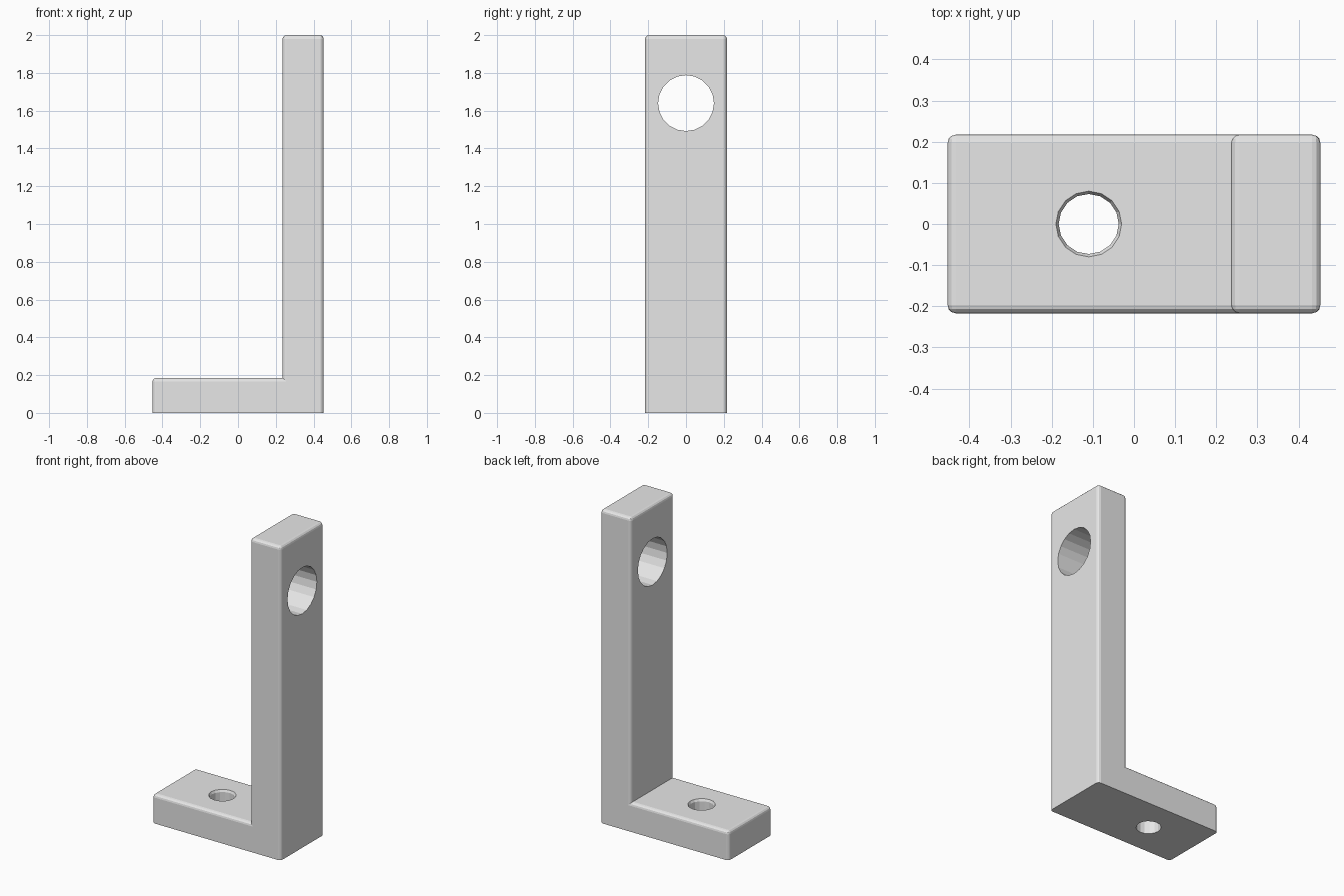
import bpy
import bmesh
from math import pi
from mathutils import Matrix

default = bpy.data.objects.get("Cube")
if default:
    bpy.data.objects.remove(default, do_unlink=True)

HALF_LENGTH, HALF_WIDTH, HEIGHT = 0.453, 0.217, 2.0
INNER_X, FOOT_TOP = 0.236, 0.185
BEVEL = 0.02

grey = bpy.data.materials.new("plain grey")
grey.use_nodes = True
colour = (0.8, 0.8, 0.8, 1)
grey.diffuse_color = colour
grey.node_tree.nodes["Principled BSDF"].inputs["Base Color"].default_value = colour


def make_object(name, bm):
    bmesh.ops.recalc_face_normals(bm, faces=bm.faces)
    mesh = bpy.data.meshes.new(name)
    bm.to_mesh(mesh)
    bm.free()
    mesh.materials.append(grey)
    obj = bpy.data.objects.new(name, mesh)
    bpy.context.collection.objects.link(obj)
    return obj


def cutter(name, sides, low, high, depth, matrix):
    bm = bmesh.new()
    bmesh.ops.create_cone(bm, cap_ends=True, segments=sides, radius1=low,
                          radius2=high, depth=depth, matrix=matrix)
    obj = make_object(name, bm)
    obj.hide_render = True
    return obj


# L-shaped bracket, extruded from its side profile
profile = [(-HALF_LENGTH, 0), (HALF_LENGTH, 0), (HALF_LENGTH, HEIGHT),
           (INNER_X, HEIGHT), (INNER_X, FOOT_TOP), (-HALF_LENGTH, FOOT_TOP)]
bm = bmesh.new()
side = bm.faces.new([bm.verts.new((x, -HALF_WIDTH, z)) for x, z in profile])
back = bmesh.ops.extrude_face_region(bm, geom=[side])["geom"]
bmesh.ops.translate(bm, vec=(0, 2 * HALF_WIDTH, 0),
                    verts=[v for v in back if isinstance(v, bmesh.types.BMVert)])
bmesh.ops.recalc_face_normals(bm, faces=bm.faces)

# Rounded edges, except around the base and in the inner corner
rounded = [e for e in bm.edges
           if e.is_convex and any(v.co.z > 0.001 for v in e.verts)]
bmesh.ops.bevel(bm, geom=rounded, offset=BEVEL, segments=3, profile=0.5,
                affect='EDGES')
bracket = make_object("bracket", bm)

# Large hole through the upright, chamfered screw hole through the foot
along_x = Matrix.Translation((0.34, 0, 1.64)) @ Matrix.Rotation(pi / 2, 4, 'Y')
cutters = [
    cutter("upright_hole", 20, 0.148, 0.148, 0.6, along_x),
    cutter("foot_hole", 16, 0.073, 0.073, 0.6, Matrix.Translation((-0.11, 0, 0.1))),
    cutter("foot_hole_chamfer", 16, 0.06, 0.10, 0.08,
           Matrix.Translation((-0.11, 0, FOOT_TOP))),
]
bpy.context.view_layer.objects.active = bracket
for tool in cutters:
    cut = bracket.modifiers.new(tool.name, 'BOOLEAN')
    cut.operation = 'DIFFERENCE'
    cut.solver = 'EXACT'
    cut.object = tool
    bpy.ops.object.modifier_apply(modifier=cut.name)
for tool in cutters:
    bpy.data.objects.remove(tool, do_unlink=True)
